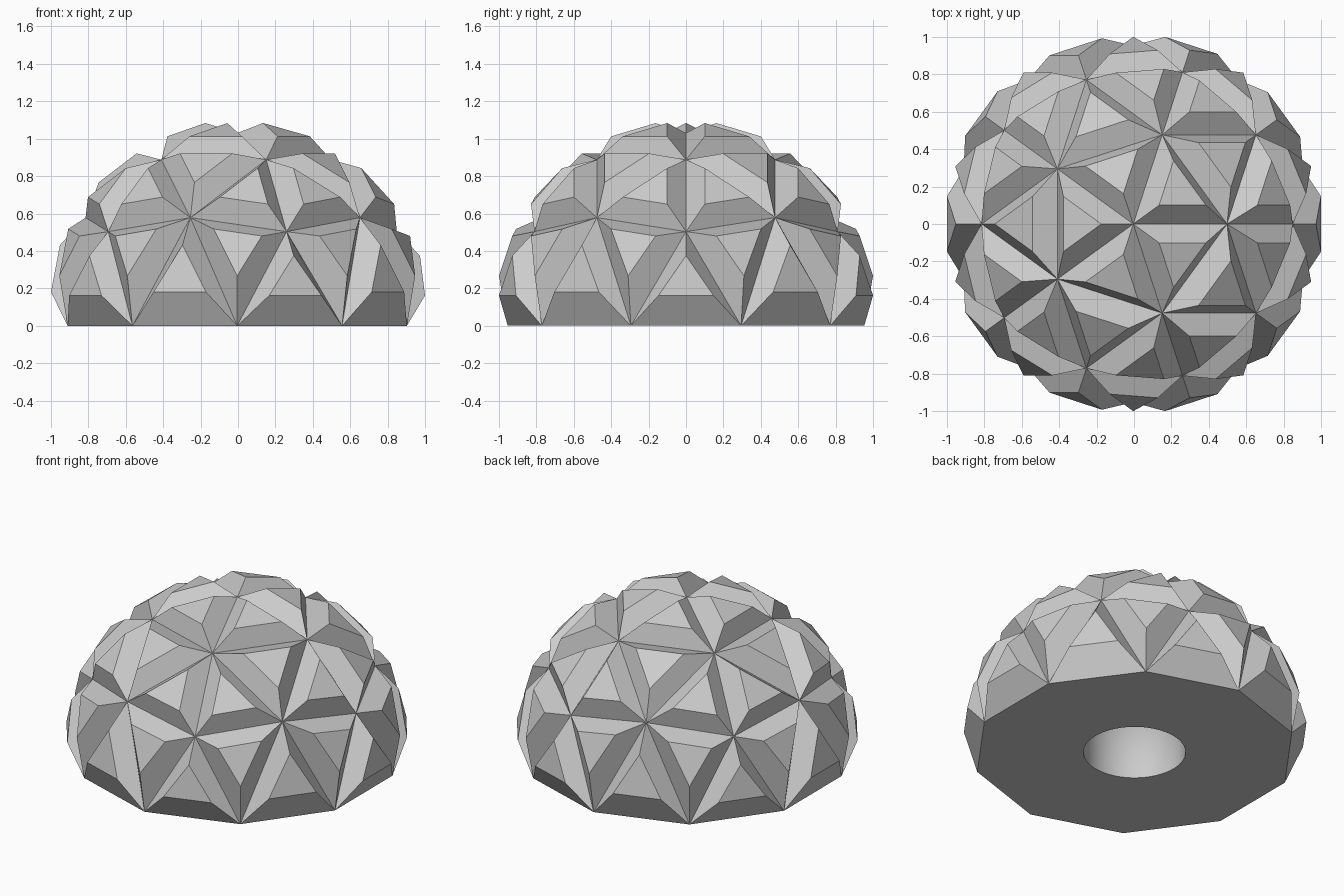
import bpy
import bmesh
from math import pi
from mathutils import Matrix, Vector

RADIUS = 0.953       # geodesic sphere radius
LIFT = 0.077         # height of the sphere centre above the ground
FACET_HEIGHT = 0.107
FACET_SCALE = 0.5
HOLE_RADIUS = 0.3
HOLE_DEPTH = 0.5

cube = bpy.data.objects.get("Cube")
if cube:
    bpy.data.objects.remove(cube, do_unlink=True)

grey = bpy.data.materials.new("light_grey")
grey.use_nodes = True
grey.diffuse_color = (0.6, 0.6, 0.6, 1)
grey.node_tree.nodes["Principled BSDF"].inputs["Base Color"].default_value = grey.diffuse_color

bm = bmesh.new()

# Upper half of a geodesic sphere
bmesh.ops.create_icosphere(bm, subdivisions=2, radius=RADIUS)
bmesh.ops.delete(bm, geom=[v for v in bm.verts if v.co.z < -0.05], context='VERTS')
rim_verts = [v for v in bm.verts if v.co.z < 0.05]

# Raise a smaller triangle out of every facet
raised = bmesh.ops.extrude_discrete_faces(bm, faces=bm.faces[:])["faces"]
for face in raised:
    face.normal_update()
    centre = face.calc_center_median()
    push = face.normal * FACET_HEIGHT
    for v in face.verts:
        v.co = centre + (v.co - centre) * FACET_SCALE + push

# Stand the dome on its rim
bmesh.ops.translate(bm, verts=bm.verts[:], vec=Vector((0, 0, LIFT)))
for v in rim_verts:
    v.co.z = 0
rim_edges = [e for e in bm.edges if e.is_boundary]

# Flat underside around a round hole
hole_verts = bmesh.ops.create_circle(bm, segments=60, radius=HOLE_RADIUS)["verts"]
hole_edges = list({e for v in hole_verts for e in v.link_edges})
bmesh.ops.triangle_fill(bm, edges=rim_edges + hole_edges, use_beauty=True)

# Bore with a closed end
bore = bmesh.ops.extrude_edge_only(bm, edges=hole_edges)["geom"]
end_verts = [g for g in bore if isinstance(g, bmesh.types.BMVert)]
end_edges = [g for g in bore if isinstance(g, bmesh.types.BMEdge)]
bmesh.ops.translate(bm, verts=end_verts, vec=Vector((0, 0, HOLE_DEPTH)))
for g in bore:
    if isinstance(g, bmesh.types.BMFace):
        g.smooth = True
bmesh.ops.contextual_create(bm, geom=end_edges)
bmesh.ops.recalc_face_normals(bm, faces=bm.faces[:])

# Centre the outline
for axis in range(2):
    values = [v.co[axis] for v in bm.verts]
    middle = (min(values) + max(values)) / 2
    for v in bm.verts:
        v.co[axis] -= middle

mesh = bpy.data.meshes.new("faceted_dome")
bm.to_mesh(mesh)
bm.free()
mesh.materials.append(grey)
dome = bpy.data.objects.new("faceted_dome", mesh)
bpy.context.collection.objects.link(dome)
